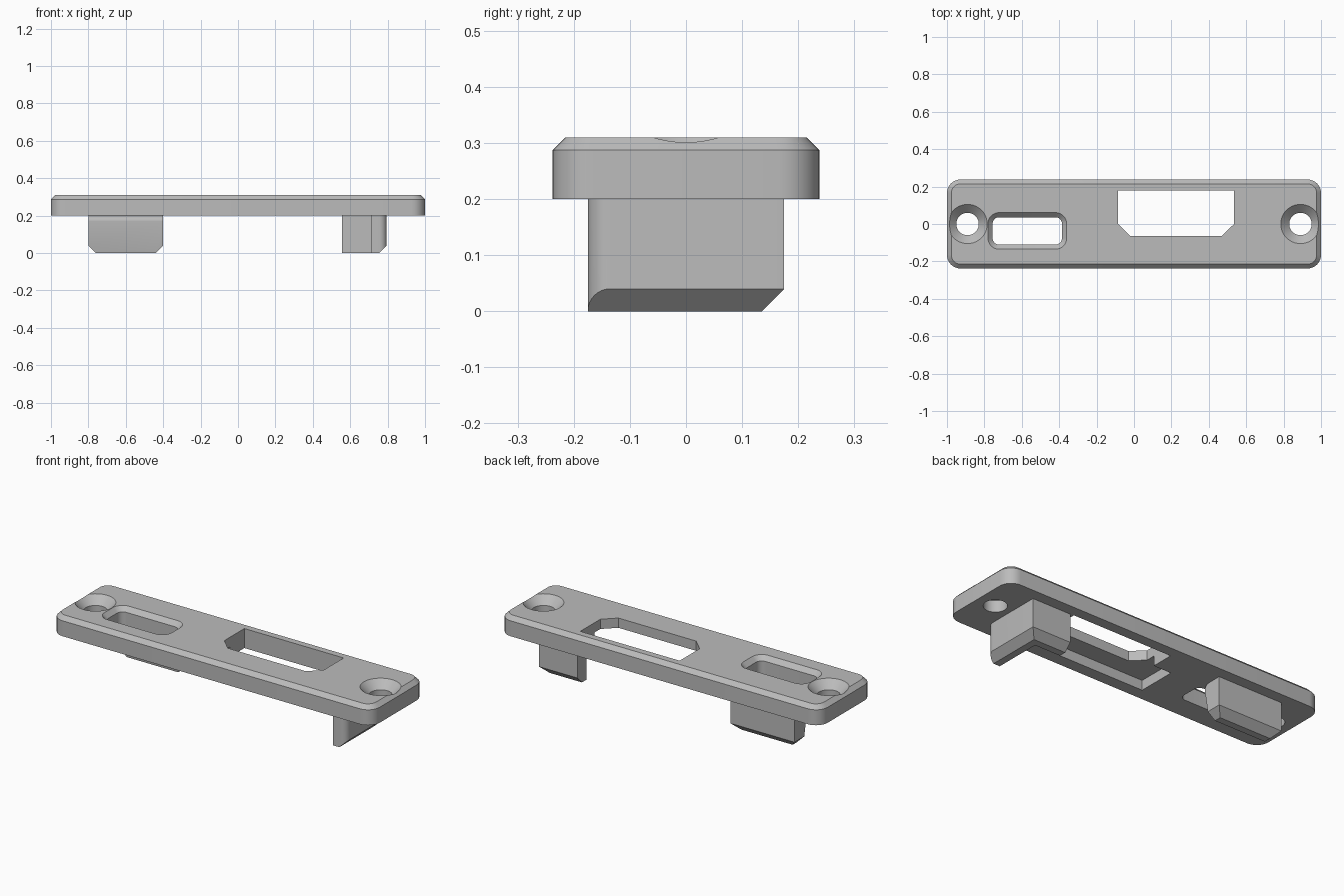
import bpy, bmesh
from math import cos, sin, pi
from mathutils import Vector

old = bpy.data.objects.get("Cube")
if old:
    bpy.data.objects.remove(old, do_unlink=True)

grey = bpy.data.materials.new("plain grey")
grey.use_nodes = True
COLOUR = (0.5, 0.5, 0.5, 1)
grey.diffuse_color = COLOUR
grey.node_tree.nodes["Principled BSDF"].inputs["Base Color"].default_value = COLOUR


def rounded_rect(x0, x1, y0, y1, r, z, grow=0.0, steps=8):
    """Loop of points around a rounded rectangle at height z."""
    x0, x1, y0, y1, r = x0 - grow, x1 + grow, y0 - grow, y1 + grow, r + grow
    corners = [(x1 - r, y1 - r), (x0 + r, y1 - r), (x0 + r, y0 + r), (x1 - r, y0 + r)]
    pts = []
    for q, (cx, cy) in enumerate(corners):
        for i in range(steps + 1):
            a = (q + i / steps) * pi / 2
            pts.append((cx + r * cos(a), cy + r * sin(a), z))
    return pts


def circle(cx, r, z, n=48):
    return [(cx + r * cos(2 * pi * i / n), r * sin(2 * pi * i / n), z) for i in range(n)]


def raised(outline, z):
    return [(x, y, z) for x, y in outline]


def loft(name, loops, cuts=()):
    """Skin matching loops, cap both ends, then bevel off by planes."""
    bm = bmesh.new()
    rings = [[bm.verts.new(p) for p in loop] for loop in loops]
    n = len(rings[0])
    for a, b in zip(rings, rings[1:]):
        for i in range(n):
            j = (i + 1) % n
            bm.faces.new((a[i], a[j], b[j], b[i]))
    bm.faces.new(rings[0][::-1])
    bm.faces.new(rings[-1])
    for point, normal in cuts:
        res = bmesh.ops.bisect_plane(bm, geom=bm.verts[:] + bm.edges[:] + bm.faces[:],
                                     plane_co=Vector(point), plane_no=Vector(normal),
                                     clear_outer=True)
        edges = [g for g in res["geom_cut"] if isinstance(g, bmesh.types.BMEdge)]
        bmesh.ops.edgeloop_fill(bm, edges=edges)
    bmesh.ops.recalc_face_normals(bm, faces=bm.faces[:])
    mesh = bpy.data.meshes.new(name)
    bm.to_mesh(mesh)
    bm.free()
    mesh.materials.append(grey)
    obj = bpy.data.objects.new(name, mesh)
    bpy.context.collection.objects.link(obj)
    return obj


def carve(target, cutters):
    """Subtract the cutters for good and remove them."""
    for c in cutters:
        c.hide_render = True
        mod = target.modifiers.new(c.name, "BOOLEAN")
        mod.operation, mod.solver, mod.object = "DIFFERENCE", "EXACT", c
    graph = bpy.context.evaluated_depsgraph_get()
    mesh = bpy.data.meshes.new_from_object(target.evaluated_get(graph))
    target.modifiers.clear()
    target.data = mesh
    for c in cutters:
        bpy.data.objects.remove(c, do_unlink=True)


BASE, TOP, CHAMFER, BEVEL = 0.2, 0.31, 0.023, 0.04

# Faceplate with chamfered top rim
rim = (-1, 1, -0.238, 0.238, 0.073)
plate = loft("faceplate", [rounded_rect(*rim, BASE), rounded_rect(*rim, TOP - CHAMFER),
                           rounded_rect(*rim, TOP, -CHAMFER)])

# Countersunk screw holes
cutters = []
for side in (-1, 1):
    x = side * 0.89
    cutters.append(loft("screw_cutter", [circle(x, 0.06, 0.1), circle(x, 0.06, TOP - 0.045),
                                         circle(x, 0.125, TOP + 0.02)]))

# Rounded slot with chamfered mouth
slot = (-0.756, -0.385, -0.11, 0.036, 0.035)
cutters.append(loft("slot_cutter", [rounded_rect(*slot, 0.1), rounded_rect(*slot, TOP - 0.025),
                                    rounded_rect(*slot, TOP + 0.02, 0.045)]))

# Clipped-corner port and the wider pocket beneath it
port = [(-0.085, 0.178), (-0.085, 0), (-0.018, -0.065),
        (0.468, -0.065), (0.535, 0), (0.535, 0.178)]
cutters.append(loft("port_cutter", [raised(port, 0.1), raised(port, 0.4)]))
pocket = [(-0.195, 0.05), (-0.195, -0.17), (0.645, -0.17), (0.645, 0.05)]
cutters.append(loft("pocket_cutter", [raised(pocket, 0.1), raised(pocket, BASE + 0.055)]))
carve(plate, cutters)

# L-shaped tab with one rounded end, bevelled along its outer foot
X, Y, W = 0.795, 0.175, 0.08
arc = [(X - 0.04 + 0.04 * sin(a), -Y + 0.04 - 0.04 * cos(a))
       for a in [i * pi / 16 for i in range(9)]]
bracket = [(X - W, -Y)] + arc + [(X, Y), (0.555, Y), (0.555, Y - W), (X - W, Y - W)]
back_foot = ((0, Y, BEVEL), (0, 1, -1))
corner_tab = loft("corner_tab", [raised(bracket, 0), raised(bracket, BASE + 0.005)],
                  [((X, 0, BEVEL), (1, 0, -1)), back_foot])

# Straight tab filleted into the plate on its inner side
r = 0.03
fillet = [(Y - W - r + r * cos(a), BASE - r + r * sin(a))
          for a in [i * pi / 16 for i in range(9)]]
side = [(Y, 0), (Y, BASE + 0.005), (Y - W - r, BASE + 0.005)] + fillet[::-1] + [(Y - W, 0)]
side = [(Y, 0), (Y, BASE + 0.005), (Y - W - r, BASE + 0.005)]
side += [(Y - W - r + r * (1 - sin(a)), BASE - r * (1 - cos(a)))
         for a in [pi / 2 - i * pi / 16 for i in range(8, -1, -1)]]
side += [(Y - W, 0)]
straight_tab = loft("straight_tab", [[(x, y, z) for y, z in side] for x in (-0.8, -0.4)],
                    [((-0.8, 0, BEVEL), (-1, 0, -1)), ((-0.4, 0, BEVEL), (1, 0, -1)), back_foot])

# Smooth the rounded parts, keep the edges sharp
bpy.ops.object.select_all(action="DESELECT")
for obj in (plate, corner_tab, straight_tab):
    obj.select_set(True)
    bpy.context.view_layer.objects.active = obj
bpy.ops.object.shade_smooth_by_angle(angle=pi / 6)
